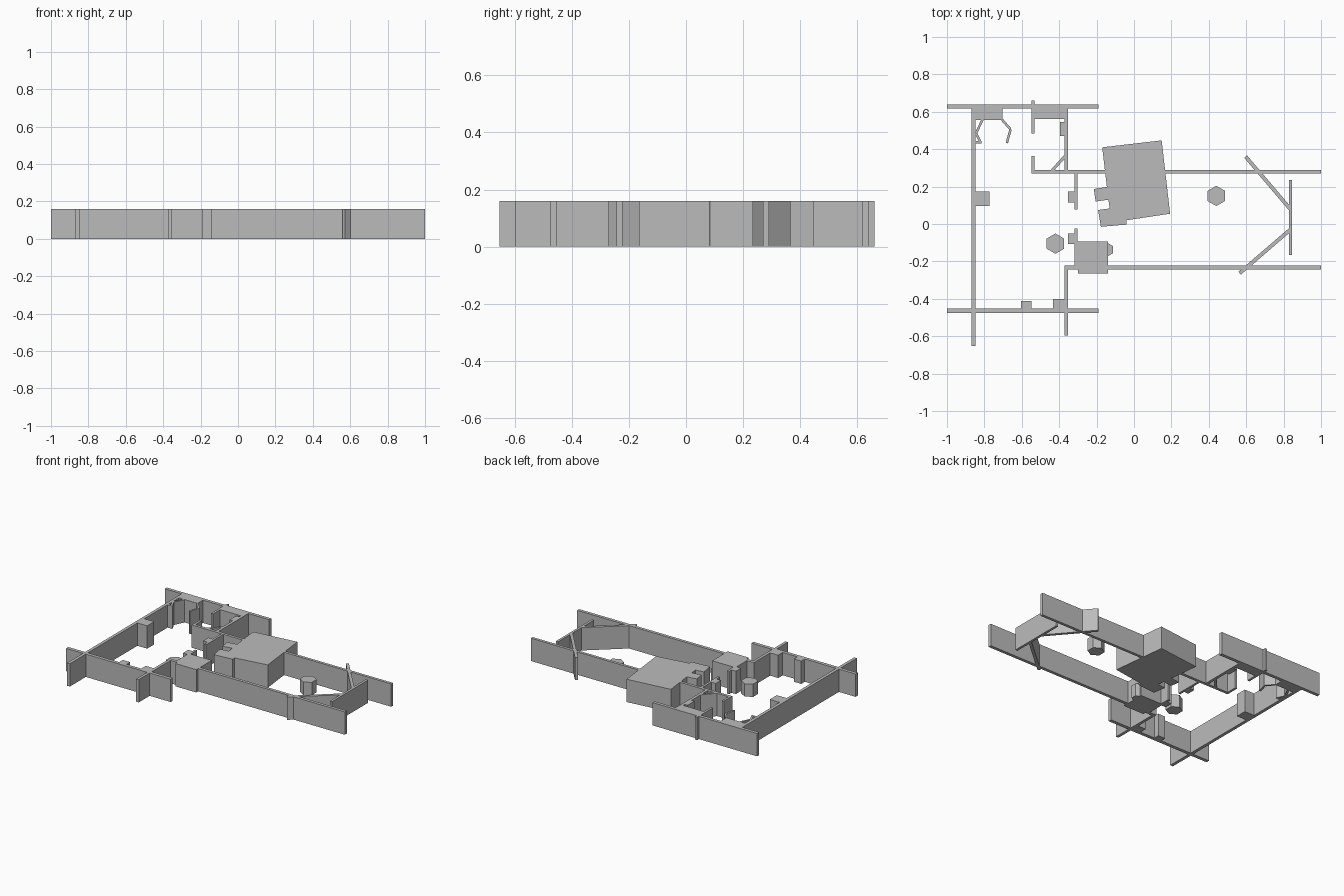
import bpy, bmesh, math
from mathutils import Vector

cube = bpy.data.objects.get("Cube")
if cube:
    bpy.data.objects.remove(cube)

HEIGHT = 0.16
LOW = 0.09

grey = bpy.data.materials.new("plain_grey")
grey.use_nodes = True
grey.diffuse_color = (0.5, 0.5, 0.5, 1)
grey.node_tree.nodes["Principled BSDF"].inputs["Base Color"].default_value = grey.diffuse_color


def prism(name, outline, height=HEIGHT):
    """Extrude a counter-clockwise floor outline upwards."""
    bm = bmesh.new()
    face = bm.faces.new([bm.verts.new((x, y, 0)) for x, y in outline])
    top = bmesh.ops.extrude_face_region(bm, geom=[face])["geom"]
    bmesh.ops.translate(bm, vec=(0, 0, height),
                        verts=[v for v in top if isinstance(v, bmesh.types.BMVert)])
    bmesh.ops.recalc_face_normals(bm, faces=bm.faces)
    mesh = bpy.data.meshes.new(name)
    bm.to_mesh(mesh)
    bm.free()
    mesh.materials.append(grey)
    obj = bpy.data.objects.new(name, mesh)
    bpy.context.collection.objects.link(obj)
    return obj


def block(name, x0, x1, y0, y1):
    return prism(name, [(x0, y0), (x1, y0), (x1, y1), (x0, y1)])


def panel(name, start, end, thick=0.02):
    """Upright wall panel between two floor points."""
    a, b = Vector(start), Vector(end)
    side = (b - a).normalized().orthogonal() * thick / 2
    return prism(name, [a - side, b - side, b + side, a + side])


def hexagon(name, x, y, r):
    ring = [math.radians(30 + 60 * i) for i in range(6)]
    return prism(name, [(x + r * math.cos(t), y + r * math.sin(t)) for t in ring], LOW)


# Long outer walls
block("back_wall", -1, -0.19, 0.617, 0.64)
block("front_wall", -1, -0.19, -0.476, -0.452)
block("end_wall", -0.87, -0.848, -0.653, 0.63)
block("hall_back_wall", -0.548, 1, 0.27, 0.29)
block("hall_front_wall", -0.37, 1, -0.244, -0.222)

# Partitions
block("front_partition", -0.372, -0.352, -0.597, -0.222)
block("back_partition", -0.372, -0.352, 0.27, 0.63)
block("closet_partition_back", -0.548, -0.532, 0.485, 0.66)
block("closet_partition_front", -0.548, -0.532, 0.27, 0.363)
block("door_partition_back", -0.318, -0.302, 0.077, 0.28)
block("door_partition_front", -0.318, -0.302, -0.1, -0.023)

# Fixtures against the walls
block("corner_counter", -0.865, -0.703, 0.557, 0.63)
block("closet_counter", -0.535, -0.36, 0.562, 0.63)
block("closet_shelf", -0.395, -0.36, 0.47, 0.545)
block("end_cabinet", -0.86, -0.772, 0.096, 0.174)
block("front_cabinet", -0.605, -0.548, -0.46, -0.413)
block("front_corner_cabinet", -0.434, -0.36, -0.46, -0.402)
block("door_post_back", -0.352, -0.31, 0.116, 0.174)
block("door_post_front", -0.352, -0.31, -0.108, -0.05)
prism("front_box", [(-0.3, -0.265), (-0.138, -0.265), (-0.138, -0.093),
                    (-0.318, -0.093), (-0.318, -0.23), (-0.3, -0.23)])

# Angled screens
panel("screen_left_upper", (-0.81, 0.557), (-0.845, 0.485), 0.013)
panel("screen_left_lower", (-0.845, 0.485), (-0.818, 0.433), 0.013)
block("screen_foot", -0.852, -0.815, 0.43, 0.445)
panel("screen_right_upper", (-0.705, 0.557), (-0.66, 0.506), 0.013)
panel("screen_right_lower", (-0.66, 0.506), (-0.68, 0.433), 0.013)
panel("closet_brace", (-0.443, 0.28), (-0.362, 0.37), 0.016)

# Open end of the hall
block("hall_end_panel", 0.828, 0.845, -0.165, 0.235)
panel("hall_brace_back", (0.597, 0.36), (0.838, 0.077))
panel("hall_brace_front", (0.565, -0.263), (0.838, -0.028))

# Turned central block with a notched side
prism("central_block", [(-0.17, 0.41), (-0.145, 0.198), (-0.215, 0.187), (-0.205, 0.12),
                        (-0.137, 0.13), (-0.13, 0.083), (-0.192, 0.075), (-0.177, -0.015),
                        (-0.04, -0.003), (-0.04, 0.02), (0.193, 0.055), (0.148, 0.447)])

# Low six-sided stools
hexagon("hall_stool", 0.44, 0.15, 0.054)
hexagon("room_stool", -0.42, -0.105, 0.054)
hexagon("box_stool", -0.145, -0.137, 0.038)
